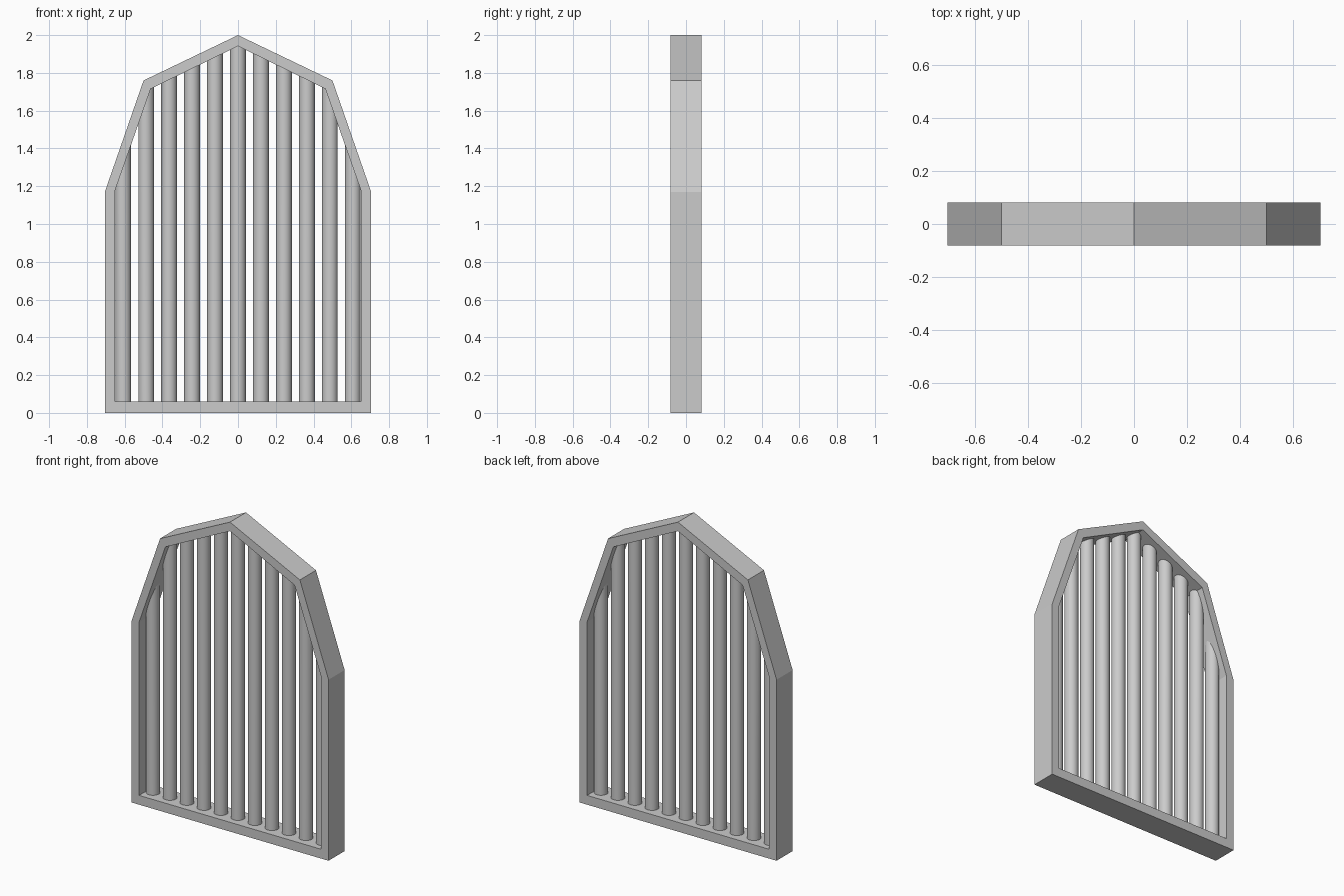
import bpy, bmesh, math

if "Cube" in bpy.data.objects:
    bpy.data.objects.remove(bpy.data.objects["Cube"])

DEPTH = 0.082          # half thickness of the frame
BAR_R = 0.042
BAR_STEP = 0.1215
OUTER = [(0.705, 0.0), (0.705, 1.17), (0.5, 1.76), (0.0, 2.0)]
INNER = [(0.65, 0.06), (0.65, 1.18), (0.462, 1.716), (0.0, 1.942)]


def mirrored(half):
    """Close a right-hand half profile into a full loop."""
    return half + [(-x, z) for x, z in reversed(half[:-1])]


def make_object(name, bm):
    bmesh.ops.recalc_face_normals(bm, faces=bm.faces)
    mesh = bpy.data.meshes.new(name)
    bm.to_mesh(mesh)
    bm.free()
    obj = bpy.data.objects.new(name, mesh)
    bpy.context.collection.objects.link(obj)
    return obj


def opening_top(x):
    """Height of the sloped opening at a given x."""
    x = min(abs(x), INNER[1][0])
    for (x1, z1), (x0, z0) in zip(INNER[1:], INNER[2:]):
        if x0 <= x <= x1:
            return z0 + (z1 - z0) * (x - x0) / (x1 - x0)


# Frame: outer and inner loops joined front, back and through the depth
bm = bmesh.new()
loops = [[bm.verts.new((x, y, z)) for x, z in mirrored(p)]
         for p, y in ((OUTER, -DEPTH), (INNER, -DEPTH), (INNER, DEPTH), (OUTER, DEPTH))]
n = len(loops[0])
for k in range(4):
    a, b = loops[k], loops[(k + 1) % 4]
    for i in range(n):
        j = (i + 1) % n
        bm.faces.new((a[i], a[j], b[j], b[i]))
make_object("arched_frame", bm)

# Bars: round rods whose tops follow the slope of the frame
for k in range(-5, 6):
    cx = k * BAR_STEP
    bm = bmesh.new()
    bmesh.ops.create_cone(bm, cap_ends=True, segments=32,
                          radius1=BAR_R, radius2=BAR_R, depth=1.0)
    for v in bm.verts:
        v.co.x += cx
        v.co.z = opening_top(v.co.x) + 0.004 if v.co.z > 0 else 0.056
    bar = make_object(f"bar_{k + 6}", bm)
    bpy.ops.object.select_all(action='DESELECT')
    bar.select_set(True)
    bpy.context.view_layer.objects.active = bar
    bpy.ops.object.shade_smooth_by_angle(angle=math.radians(30))
